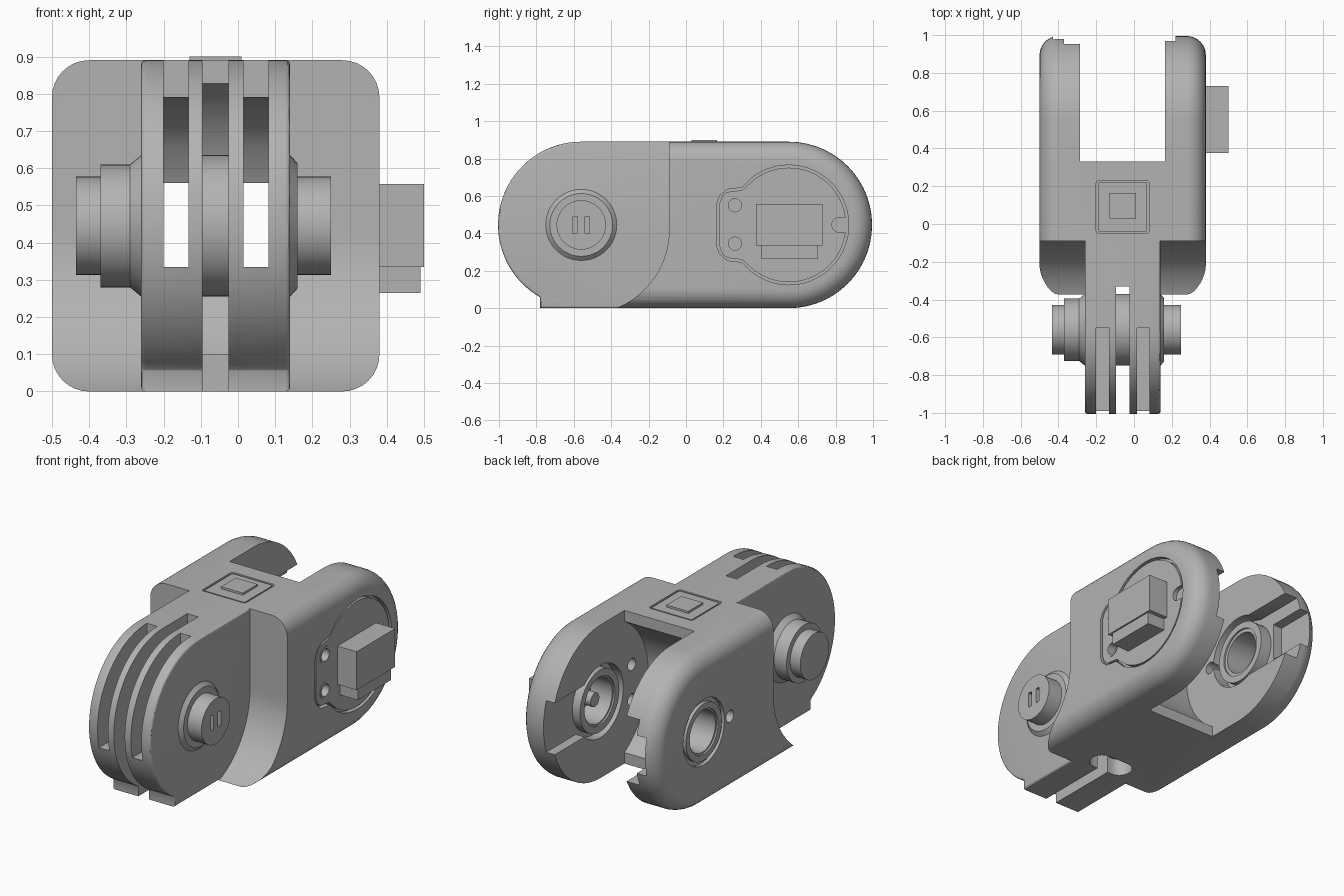
import bpy, bmesh
from math import sin, cos, pi, radians
from mathutils import Matrix

if "Cube" in bpy.data.objects:
    bpy.data.objects.remove(bpy.data.objects["Cube"])

mat = bpy.data.materials.new("plain_grey")
mat.use_nodes = True
mat.diffuse_color = (0.45, 0.45, 0.45, 1)
mat.node_tree.nodes["Principled BSDF"].inputs["Base Color"].default_value = (0.45, 0.45, 0.45, 1)

MID = 0.445          # height of both pivot axes
FRONT, REAR = -0.56, 0.55


def make(name, bm):
    bmesh.ops.recalc_face_normals(bm, faces=bm.faces)
    me = bpy.data.meshes.new(name)
    bm.to_mesh(me)
    bm.free()
    me.materials.append(mat)
    ob = bpy.data.objects.new(name, me)
    bpy.context.collection.objects.link(ob)
    return ob


def arc(y, z, r, a, b, n=28):
    """Points of an arc in the side plane, angles in degrees."""
    angles = [radians(a + (b - a) * i / n) for i in range(n + 1)]
    return [(y + r * cos(t), z + r * sin(t)) for t in angles]


def prism(name, profile, x0, x1, rim=0, segments=6):
    """Side profile extruded along x, with optional rounded rims."""
    bm = bmesh.new()
    face = bm.faces.new([bm.verts.new((x0, y, z)) for y, z in profile])
    ext = bmesh.ops.extrude_face_region(bm, geom=[face])
    moved = [v for v in ext["geom"] if isinstance(v, bmesh.types.BMVert)]
    bmesh.ops.translate(bm, verts=moved, vec=(x1 - x0, 0, 0))
    if rim:
        edges = [e for e in bm.edges if abs(e.verts[0].co.x - e.verts[1].co.x) < 1e-5]
        bmesh.ops.bevel(bm, geom=edges, offset=rim, segments=segments,
                        profile=0.5, affect='EDGES')
    return make(name, bm)


def box(name, x0, x1, y0, y1, z0, z1, round_z=0):
    bm = bmesh.new()
    bmesh.ops.create_cube(bm, size=1, matrix=Matrix.Translation(
        ((x0 + x1) / 2, (y0 + y1) / 2, (z0 + z1) / 2)) @ Matrix.Diagonal(
        (x1 - x0, y1 - y0, z1 - z0, 1)))
    if round_z:
        edges = [e for e in bm.edges if abs(e.verts[0].co.z - e.verts[1].co.z) > 1e-4]
        bmesh.ops.bevel(bm, geom=edges, offset=round_z, segments=6,
                        profile=0.5, affect='EDGES')
    return make(name, bm)


def disc(name, y, z, r, x0, x1, n=48):
    return prism(name, arc(y, z, r, 0, 360, n)[:-1], x0, x1)


def ring(name, y, r_in, r_out, x0, x1, n=48):
    ob = disc(name, y, MID, r_out, x0, x1, n)
    return boolean(ob, disc("cutter", y, MID, r_in, x0 - 0.1, x1 + 0.1, n))


def lathe(name, y, steps, n=48):
    """Stepped solid turned about the x axis from (x, radius) pairs."""
    bm = bmesh.new()
    loops = [[bm.verts.new((x, y + r * cos(2 * pi * i / n), MID + r * sin(2 * pi * i / n)))
              for i in range(n)] for x, r in steps]
    for a, b in zip(loops, loops[1:]):
        for i in range(n):
            j = (i + 1) % n
            bm.faces.new((a[i], a[j], b[j], b[i]))
    bm.faces.new(loops[0])
    bm.faces.new(loops[-1])
    return make(name, bm)


def boolean(ob, other, op='DIFFERENCE'):
    mod = ob.modifiers.new("cut", 'BOOLEAN')
    mod.operation, mod.object, mod.solver = op, other, 'EXACT'
    dg = bpy.context.evaluated_depsgraph_get()
    me = bpy.data.meshes.new_from_object(ob.evaluated_get(dg))
    ob.modifiers.clear()
    ob.data = me
    bpy.data.objects.remove(other)
    return ob


# Rear block: rounded slab with a concave front
slab = arc(REAR, MID, MID, -90, 90) + [(-0.9, 2 * MID), (-0.9, 0)]
body = prism("body", slab, -0.5, 0.38, rim=0.1, segments=8)
scoop = arc(-0.543, 0.42, 0.453, -68, 0) + [(-0.09, 1), (-1.2, 1), (-1.2, -0.1), (-0.345, -0.1)]
boolean(body, prism("cutter", scoop, -0.7, 0.6))

# Front tongue with a rounded nose and a foot
nose = arc(FRONT, MID, MID, 90, 240, 36) + [(-0.78, 0.055), (-0.78, 0), (0.06, 0), (0.06, 2 * MID)]
boolean(body, prism("tongue", nose, -0.26, 0.14, rim=0.012, segments=3), 'UNION')

# Centre slot, open at the nose and curved at the back
boolean(body, box("cutter", -0.095, -0.025, -1.2, -0.33, -0.1, 1))
boolean(body, disc("cutter", FRONT, MID, 0.447, -0.095, -0.025))

# Outer slots with windows through to the rear opening
slot = [(-1.2, 0.335), (0.4, 0.335), (0.4, 0.56), (-0.13, 0.56), (-0.18, 0.66),
        (-0.27, 0.74), (-0.38, 0.78), (-0.55, 0.79), (-0.55, 1), (-1.2, 1)]
for x in (-0.2, 0.015):
    boolean(body, prism("cutter", slot, x, x + 0.067))

# Rear opening between the arms
boolean(body, box("cutter", -0.285, 0.165, 0.33, 1.2, -0.1, 1))
boolean(body, disc("cutter", REAR, MID, 0.44, -0.285, 0.165))

# Stepped channels on the inner arm faces, running out to the rear
for x0, x1, half in ((-0.37, -0.2, 0.19), (-0.43, -0.3, 0.11), (0.1, 0.22, 0.15)):
    start = REAR + (0.2 if half < 0.12 else 0)
    boolean(body, box("cutter", x0, x1, start, 1.2, MID - half, MID + half))
for x0, x1 in ((-0.37, -0.2), (0.1, 0.22)):
    boolean(body, disc("cutter", REAR, MID, 0.21, x0, x1))

# Bearing bores and screw holes
boolean(body, disc("cutter", REAR, MID, 0.13, -0.7, -0.2))
boolean(body, ring("cutter", REAR, 0.165, 0.19, -0.6, -0.48))
boolean(body, disc("cutter", REAR, MID, 0.13, 0.1, 0.32))
boolean(body, disc("cutter", 0.31, MID, 0.035, -0.6, -0.2, 20))

# Side cover recess, top recess and underside pocket
def cover_outline(inset):
    r = 0.32 - inset
    tab = [(0.3, 0.645 - inset), (0.22, 0.635 - inset), (0.18 + inset, 0.6), (0.165 + inset, 0.56)]
    return (arc(REAR, MID, r, -128, 128, 48) + tab
            + [(y, 2 * MID - z) for y, z in reversed(tab)])

boolean(body, prism("cutter", cover_outline(0), 0.35, 0.5))
boolean(body, box("cutter", -0.2, 0.08, -0.05, 0.23, 0.87, 1, 0.015))
boolean(body, box("cutter", -0.19, 0.07, -0.34, -0.2, -0.1, 0.1, 0.065))

# Side cover with a key notch
cover = prism("side_cover", cover_outline(0.014), 0.345, 0.376)
boolean(cover, disc("cutter", 0.82, MID, 0.04, 0.3, 0.5, 24))
boolean(cover, box("cutter", 0.3, 0.5, 0.82, 1, MID - 0.04, MID + 0.04))
for z in (0.345, 0.55):
    for part in (body, cover):
        boolean(part, disc("cutter", 0.262, z, 0.035, 0.1, 0.6, 24))
    rim = disc("screw_rim", 0.262, z, 0.048, 0.37, 0.379, 24)
    boolean(rim, disc("cutter", 0.262, z, 0.035, 0.3, 0.5, 24))

# Plug block on the side cover
box("plug_upper", 0.36, 0.5, 0.375, 0.73, 0.335, 0.558)
box("plug_lower", 0.36, 0.49, 0.4, 0.705, 0.265, 0.335)

# Top button
box("top_plate", -0.19, 0.07, -0.04, 0.22, 0.86, 0.888, 0.01)
box("top_button", -0.13, 0.01, 0.03, 0.165, 0.87, 0.9)

# Bearing rings on the arms and the inner pin
ring("left_bearing", REAR, 0.14, 0.18, 0.17, 0.24)
ring("left_bearing_lip", REAR, 0.13, 0.15, 0.18, 0.24)
lathe("left_pin", REAR, [(0.2, 0.04), (0.33, 0.04)], 24)
ring("right_bearing", REAR, 0.14, 0.18, -0.4, -0.3)
ring("right_bearing_lip", REAR, 0.12, 0.15, -0.49, -0.31)

# Front pivot: hub in the centre slot and the knobs outside
lathe("pivot_hub", FRONT, [(-0.1, 0.19), (-0.02, 0.19)])
lathe("right_knob", FRONT, [(-0.25, 0.19), (-0.26, 0.19), (-0.29, 0.165), (-0.37, 0.165),
                            (-0.37, 0.132), (-0.435, 0.132)])
knob = lathe("left_knob", FRONT, [(0.13, 0.19), (0.14, 0.19), (0.16, 0.168),
                                  (0.16, 0.132), (0.25, 0.132)])
boolean(knob, box("cutter", 0.2, 0.3, -0.605, -0.515, 0.4, 0.49))
box("knob_key", 0.19, 0.25, -0.58, -0.54, 0.4, 0.49)

# Smooth curved faces, keep edges sharp
bpy.ops.object.select_all(action='DESELECT')
for ob in bpy.context.scene.objects:
    if ob.type == 'MESH':
        ob.select_set(True)
        bpy.context.view_layer.objects.active = ob
bpy.ops.object.shade_smooth_by_angle(angle=radians(30))
